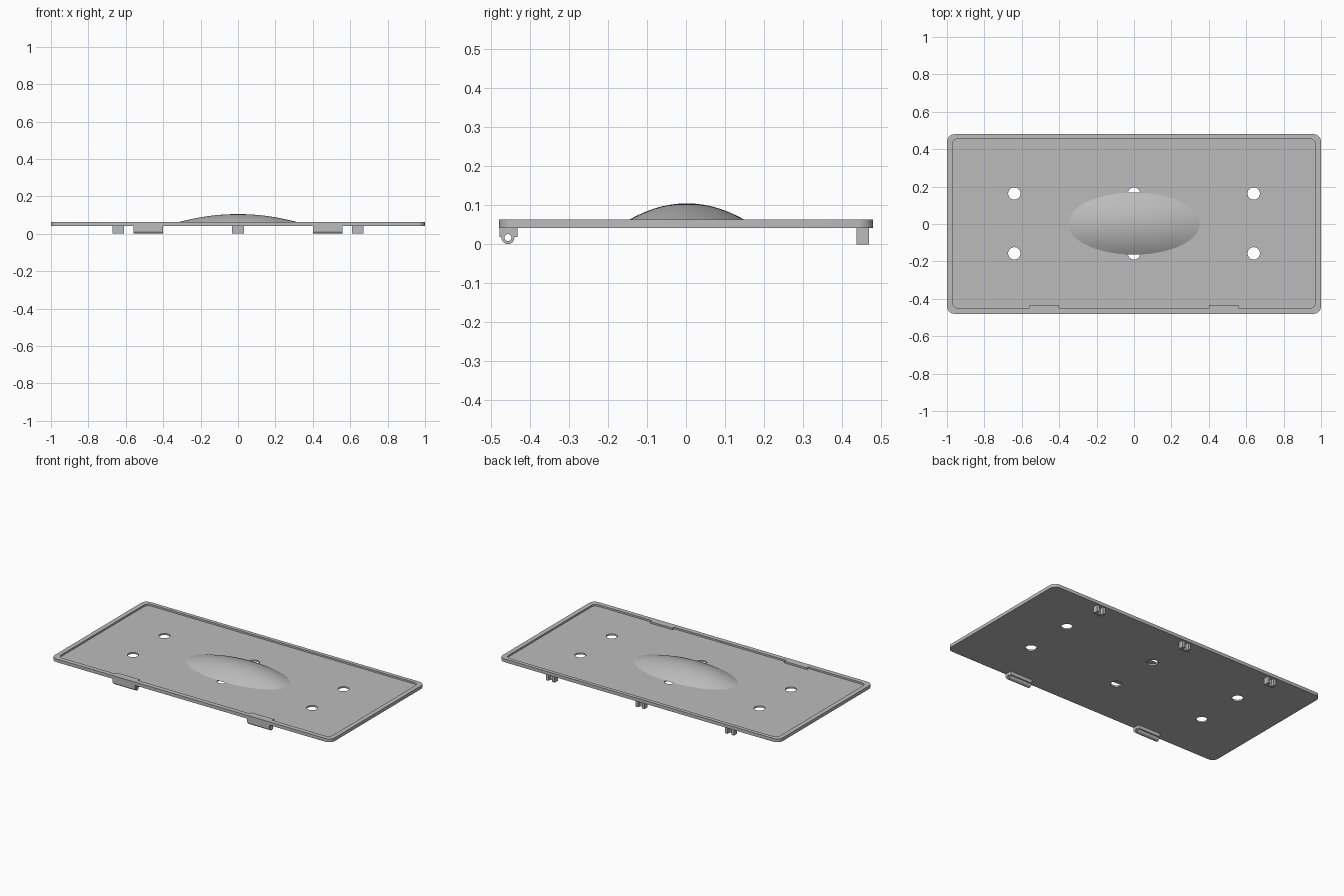
import bpy, bmesh, math

cube = bpy.data.objects.get("Cube")
if cube:
    bpy.data.objects.remove(cube, do_unlink=True)

BOTTOM, FLOOR, TOP = 0.042, 0.052, 0.063

grey = bpy.data.materials.new("light_grey_plastic")
grey.use_nodes = True
colour = (0.5, 0.5, 0.5, 1)
grey.diffuse_color = colour
grey.node_tree.nodes["Principled BSDF"].inputs["Base Color"].default_value = colour


def extrude(name, outline, direction):
    """Solid made by sweeping a closed outline of 3D points along a direction."""
    bm = bmesh.new()
    face = bm.faces.new([bm.verts.new(p) for p in outline])
    swept = bmesh.ops.extrude_face_region(bm, geom=[face])
    verts = [v for v in swept["geom"] if isinstance(v, bmesh.types.BMVert)]
    bmesh.ops.translate(bm, verts=verts, vec=direction)
    bmesh.ops.recalc_face_normals(bm, faces=bm.faces)
    return finish(name, bm)


def finish(name, bm):
    mesh = bpy.data.meshes.new(name)
    bm.to_mesh(mesh)
    bm.free()
    mesh.materials.append(grey)
    obj = bpy.data.objects.new(name, mesh)
    bpy.context.collection.objects.link(obj)
    return obj


def rounded_rect(x0, x1, y0, y1, r, z, steps=8):
    corners = [(x1 - r, y1 - r), (x0 + r, y1 - r), (x0 + r, y0 + r), (x1 - r, y0 + r)]
    return [(cx + r * math.cos(a), cy + r * math.sin(a), z)
            for q, (cx, cy) in enumerate(corners)
            for a in [(q + i / steps) * math.pi / 2 for i in range(steps + 1)]]


def circle(cx, cy, r, n=32):
    return [(cx + r * math.cos(2 * math.pi * i / n), cy + r * math.sin(2 * math.pi * i / n))
            for i in range(n)]


def cut(obj, cutter):
    cutter.hide_render = True
    mod = obj.modifiers.new("cut", "BOOLEAN")
    mod.operation, mod.solver, mod.object = "DIFFERENCE", "EXACT", cutter
    bpy.context.view_layer.objects.active = obj
    bpy.ops.object.modifier_apply(modifier=mod.name)
    bpy.data.objects.remove(cutter, do_unlink=True)


def smooth(obj):
    bpy.ops.object.select_all(action="DESELECT")
    obj.select_set(True)
    bpy.context.view_layer.objects.active = obj
    bpy.ops.object.shade_smooth_by_angle(angle=math.radians(30))


# Tray plate with a shallow recess and six screw holes
plate = extrude("tray_plate", rounded_rect(-1, 1, -0.48, 0.48, 0.04, BOTTOM), (0, 0, TOP - BOTTOM))
cut(plate, extrude("recess_cutter", rounded_rect(-0.97, 0.97, -0.45, 0.456, 0.03, FLOOR), (0, 0, 0.1)))
for x in (-0.64, 0, 0.64):
    for y in (-0.157, 0.163):
        cut(plate, extrude("hole_cutter", [(px, py, 0) for px, py in circle(x, y, 0.033)], (0, 0, 0.2)))
smooth(plate)

# Shallow oval dome, partly covering the two middle holes
bm = bmesh.new()
rings, segs, height = 12, 64, 0.105 - FLOOR
centre = bm.verts.new((0, 0.002, 0.105))
previous = None
for k in range(1, rings + 1):
    t = k / rings
    ring = [bm.verts.new((0.352 * px, 0.002 + 0.166 * py, FLOOR + height * (1 - t * t)))
            for px, py in circle(0, 0, t, segs)]
    for i in range(segs):
        j = (i + 1) % segs
        if previous:
            bm.faces.new((previous[i], ring[i], ring[j], previous[j]))
        else:
            bm.faces.new((centre, ring[i], ring[j]))
    previous = ring
bm.faces.new(previous[::-1])
smooth(finish("oval_dome", bm))

# Hinges under the front edge: a block through the rim and an open barrel
for side, x in (("right", -0.56), ("left", 0.40)):
    width = (0.16, 0, 0)
    block = [(x, -0.479, 0.019), (x, -0.433, 0.019), (x, -0.433, TOP), (x, -0.479, TOP)]
    hinge = extrude(side + "_hinge_block", block, width)
    barrel = extrude(side + "_hinge_barrel", [(x, py, pz) for py, pz in circle(-0.457, 0.017, 0.0165)], width)
    for part in (hinge, barrel):
        cut(part, extrude("bore_cutter", [(x - 0.1, py, pz) for py, pz in circle(-0.457, 0.017, 0.009)],
                          (0.4, 0, 0)))
        smooth(part)

# Three U-shaped clips under the back edge, open to the back
for name, x in (("right", -0.64), ("middle", 0), ("left", 0.64)):
    a, b, front, wall, back = 0.031, 0.013, 0.437, 0.449, 0.47
    outline = [(-a, front), (a, front), (a, back), (b, back), (b, wall),
               (-b, wall), (-b, back), (-a, back)]
    extrude(name + "_back_clip", [(x + px, py, 0) for px, py in outline], (0, 0, BOTTOM + 0.002))
